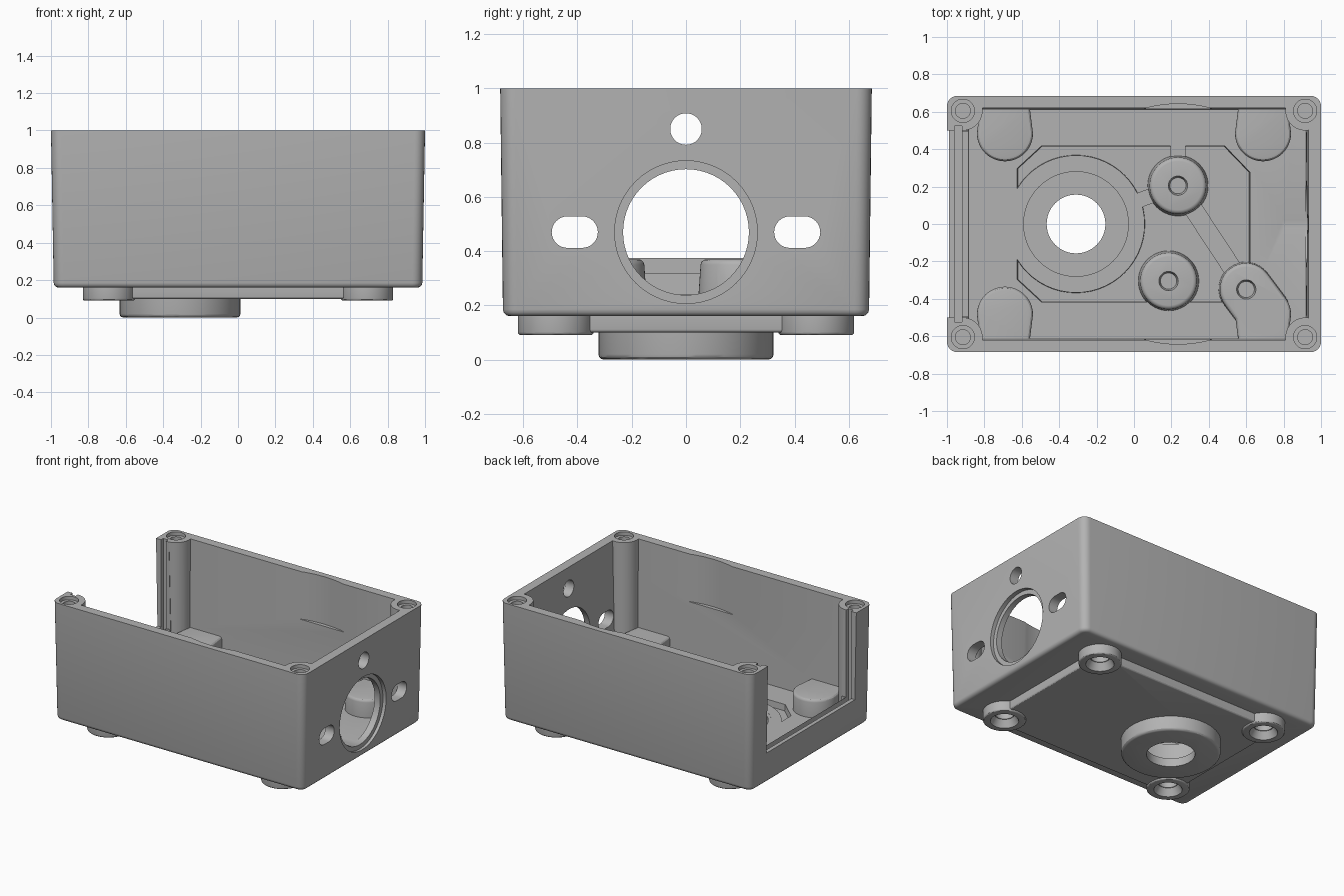
import bpy, bmesh
from math import sin, cos, pi, atan2

cube = bpy.data.objects.get("Cube")
if cube:
    bpy.data.objects.remove(cube, do_unlink=True)

GREY = (0.45, 0.45, 0.45, 1)
metal = bpy.data.materials.new("cast_grey")
metal.use_nodes = True
metal.diffuse_color = GREY
metal.node_tree.nodes["Principled BSDF"].inputs["Base Color"].default_value = GREY


# ---- profiles ----
def arc(cx, cy, r, a0, a1, n):
    return [(cx + r * cos(a0 + (a1 - a0) * i / n), cy + r * sin(a0 + (a1 - a0) * i / n))
            for i in range(n + 1)]


def circle(cx, cy, r, n=56):
    return arc(cx, cy, r, 0, 2 * pi, n)[:-1]


def rect(x0, x1, y0, y1, r=0):
    if not r:
        return [(x0, y0), (x1, y0), (x1, y1), (x0, y1)]
    corners = [(x1 - r, y1 - r), (x0 + r, y1 - r), (x0 + r, y0 + r), (x1 - r, y0 + r)]
    return [p for i, c in enumerate(corners)
            for p in arc(*c, r, i * pi / 2, (i + 1) * pi / 2, 6)]


def capsule(p, q, r):
    a = atan2(q[1] - p[1], q[0] - p[0])
    return (arc(*q, r, a - pi / 2, a + pi / 2, 16)
            + arc(*p, r, a + pi / 2, a + 3 * pi / 2, 16))


# ---- solids ----
def prism(name, pts, lo, hi, low_scale=1, centre=(0, 0), axis="z", round_end=None, soft=0.02):
    """Extrude a profile; low_scale gives draft, round_end softens one rim."""
    bm = bmesh.new()

    def ring(h, s):
        out = []
        for a, b in pts:
            a, b = centre[0] + (a - centre[0]) * s, centre[1] + (b - centre[1]) * s
            out.append(bm.verts.new((h, a, b) if axis == "x" else (a, b, h)))
        return out

    low, high = ring(lo, low_scale), ring(hi, 1)
    caps = {"low": bm.faces.new(low[::-1]), "high": bm.faces.new(high)}
    for i in range(len(pts)):
        j = (i + 1) % len(pts)
        bm.faces.new((low[i], low[j], high[j], high[i]))
    bmesh.ops.recalc_face_normals(bm, faces=bm.faces[:])
    if round_end:
        bmesh.ops.bevel(bm, geom=list(caps[round_end].edges), offset=soft, segments=3,
                        profile=0.5, affect="EDGES", clamp_overlap=True)
    mesh = bpy.data.meshes.new(name)
    bm.to_mesh(mesh)
    bm.free()
    mesh.materials.append(metal)
    obj = bpy.data.objects.new(name, mesh)
    bpy.context.collection.objects.link(obj)
    return obj


def combine(obj, others, operation="DIFFERENCE"):
    """Apply booleans one after another and discard the helper solids."""
    for other in others:
        mod = obj.modifiers.new("combine", "BOOLEAN")
        mod.operation, mod.solver, mod.object = operation, "EXACT", other
        bpy.context.view_layer.update()
        deps = bpy.context.evaluated_depsgraph_get()
        mesh = bpy.data.meshes.new_from_object(obj.evaluated_get(deps))
        obj.modifiers.clear()
        obj.data = mesh
        bpy.data.objects.remove(other, do_unlink=True)


SIGNS = [(sx, sy) for sx in (-1, 1) for sy in (-1, 1)]
FLOOR, POCKET, BOSS_TOP, RIM = 0.24, 0.195, 0.37, 1.0
HUB = (-0.31, 0)
BOSS_A, BOSS_B, BOSS_C = (0.235, 0.205), (0.185, -0.305), (0.6, -0.35)


def disc(name, c, radius, lo, hi, **kw):
    return prism(name, circle(*c, radius), lo, hi, centre=c, **kw)


def round_bosses():
    return [disc("boss", c, 0.15, 0.15, BOSS_TOP, low_scale=1.1, round_end="high")
            for c in (BOSS_A, BOSS_B)] + [
        prism("boss", capsule(BOSS_C, (0.69, -0.47), 0.14), 0.15, BOSS_TOP,
              low_scale=1.05, centre=(0.645, -0.41), round_end="high")]


# ---- main cavity: room left open between posts and bosses ----
cavity = prism("cavity", rect(-0.9, 0.935, -0.622, 0.622, 0.03), FLOOR, 1.1, low_scale=0.98)
keep = round_bosses()
for sx, sy in SIGNS:
    keep.append(disc("post", (sx * 0.915, sy * 0.605), 0.105, 0.1, 1.2))
    # foot boss running back into the wall
    x, y = sx * 0.69, sy * 0.485
    d = arc(x, y, 0.15, 0, -sy * pi, 24) + [(x - 0.13, sy * 0.645), (x + 0.13, sy * 0.645)]
    keep.append(prism("foot_boss", d, 0.15, BOSS_TOP, round_end="high"))
combine(cavity, keep)

# ---- floor pocket with ribs, ring and bosses left standing ----
outline = [(-0.63, -0.3), (-0.5, -0.42), (0.5, -0.42), (0.625, -0.3),
           (0.625, 0.28), (0.49, 0.42), (-0.5, 0.42), (-0.63, 0.3)]
pocket = prism("pocket", outline, POCKET, 0.3, low_scale=0.985)
ribs = [prism("rib", capsule(p, q, w), 0.15, 0.4) for p, q, w in (
    (BOSS_A, (0.235, 0.5), 0.04), (BOSS_A, BOSS_C, 0.05), (HUB, BOSS_A, 0.04))]
combine(pocket, ribs + round_bosses() + [disc("ring", HUB, 0.36, 0.15, 0.4, low_scale=1.03)])

# ---- casing ----
casing = prism("casing", rect(-1, 1, -0.685, 0.685, 0.055), 0.16, RIM,
               low_scale=0.985, round_end="low", soft=0.025)
cuts = [
    cavity, pocket,
    disc("hub_bore", HUB, 0.3, 0, 0.5),
    # open end with a slot for a sliding panel
    prism("open_end", rect(-1.2, -0.85, -0.5, 0.5), 0.375, 1.2),
    prism("inner_lip", rect(-0.92, -0.85, -0.495, 0.495), 0.32, 1.2),
    prism("panel_slot", rect(-0.96, -0.92, -0.525, 0.525), 0.3, 1.2),
    # round clearance in both long walls
    disc("clearance", (0.235, 0), 0.643, 0.66, 1.2),
    # end wall openings
    prism("port", circle(0, 0.47, 0.232), 0.8, 1.2, axis="x"),
    prism("port_recess", circle(0, 0.47, 0.263), 0.965, 1.2, axis="x"),
    prism("vent", circle(0, 0.85, 0.058), 0.8, 1.2, axis="x"),
]
for s in (-1, 1):
    cuts.append(prism("slot", capsule((s * 0.41 - 0.027, 0.47), (s * 0.41 + 0.027, 0.47), 0.058),
                      0.8, 1.2, axis="x"))
for sx, sy in SIGNS:
    post, foot = (sx * 0.915, sy * 0.605), (sx * 0.69, sy * 0.48)
    cuts += [disc("screw_hole", post, 0.04, 0.6, 1.2),
             disc("screw_seat", post, 0.062, 0.975, 1.2),
             disc("foot_hole", foot, 0.06, 0.1, 0.3)]
for c in (BOSS_A, BOSS_B, BOSS_C):
    cuts.append(disc("boss_hole", c, 0.06, 0.34, 0.4, low_scale=0.72))
combine(casing, cuts)

# ---- base plate with four feet ----
base = prism("base_plate", rect(-0.75, 0.75, -0.54, 0.54, 0.04), 0.1, 0.165,
             round_end="low", soft=0.012)
feet, holes = [], [disc("hub_bore", HUB, 0.3, 0, 0.5)]
for sx, sy in SIGNS:
    c = (sx * 0.69, sy * 0.48)
    feet.append(disc("foot", c, 0.14, 0.09, 0.168, round_end="low", soft=0.012))
    holes += [disc("foot_hole", c, 0.06, 0.05, 0.3),
              disc("countersink", c, 0.065, 0.08, 0.14, low_scale=1.5)]
combine(base, feet, "UNION")
combine(base, holes)

# ---- bearing hub ----
hub = disc("bearing_hub", HUB, 0.323, 0, 0.238, round_end="low")
combine(hub, [disc("bearing_seat", HUB, 0.28, 0.06, 0.4),
              disc("shaft_hole", HUB, 0.157, -0.1, 0.4)])

# ---- soft shading with crisp edges ----
for obj in (casing, base, hub):
    bpy.ops.object.select_all(action="DESELECT")
    obj.select_set(True)
    bpy.context.view_layer.objects.active = obj
    bpy.ops.object.shade_smooth_by_angle(angle=pi / 6)
